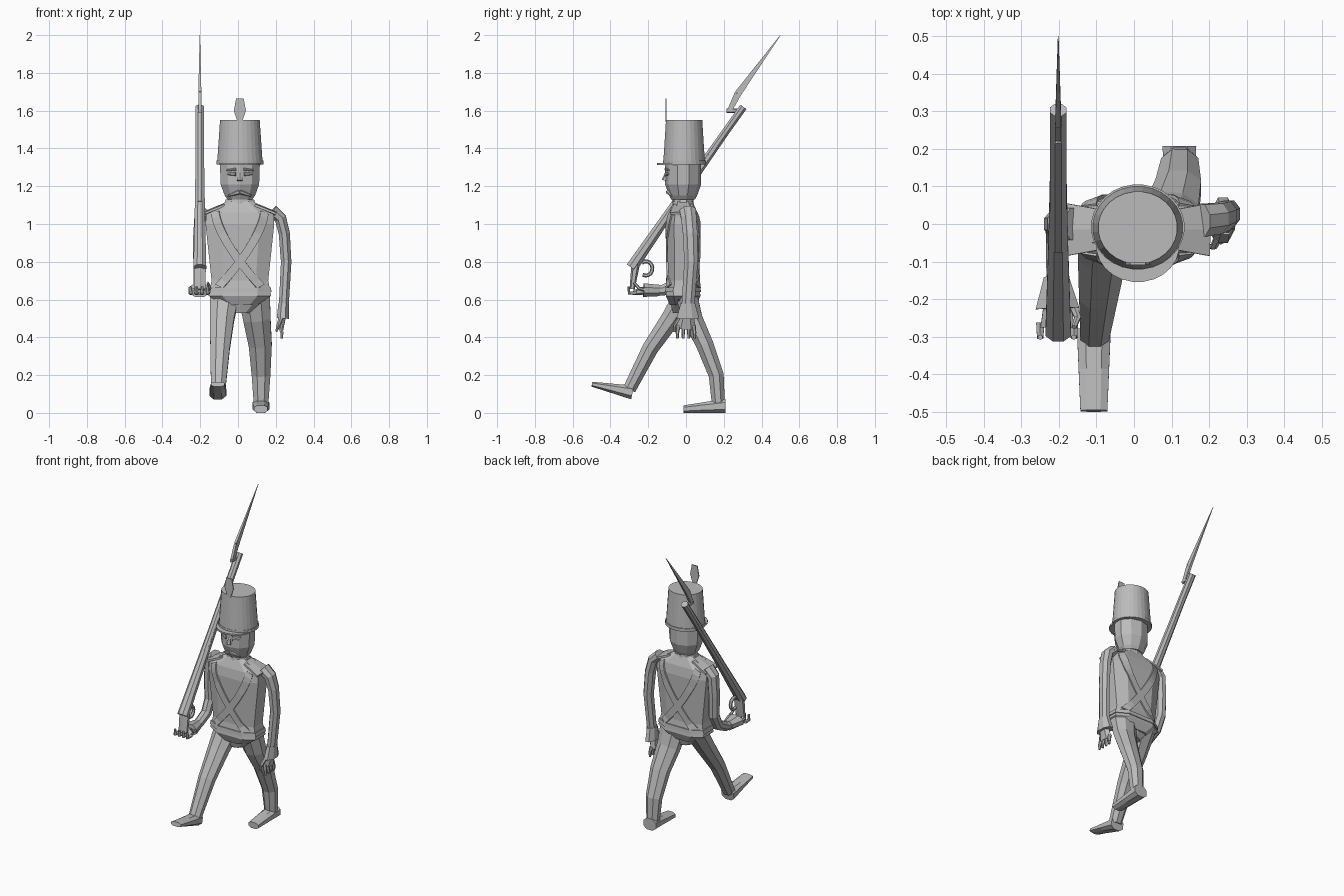
import bpy, bmesh, math
from mathutils import Vector
from mathutils.bvhtree import BVHTree

if "Cube" in bpy.data.objects:
    bpy.data.objects.remove(bpy.data.objects["Cube"])

colour = (.5, .5, .5, 1)
grey = bpy.data.materials.new("plain_grey")
grey.use_nodes = True
grey.diffuse_color = colour
grey.node_tree.nodes["Principled BSDF"].inputs["Base Color"].default_value = colour

ACROSS, FORWARD, UP = Vector((1, 0, 0)), Vector((0, -1, 0)), Vector((0, 0, 1))
MIDDLE = .01
SIDES = {"right": -1, "left": 1}


def finish(name, bm):
    """Turn the working mesh into a named, coloured object."""
    bmesh.ops.recalc_face_normals(bm, faces=bm.faces)
    mesh = bpy.data.meshes.new(name)
    bm.to_mesh(mesh)
    bm.free()
    mesh.materials.append(grey)
    obj = bpy.data.objects.new(name, mesh)
    bpy.context.collection.objects.link(obj)
    return obj


def thicken(obj, amount):
    solid = obj.modifiers.new("thickness", "SOLIDIFY")
    solid.thickness = amount
    solid.offset = 0


def ring(bm, centre, u, v, size, sides, power):
    """One cross-section with the given half sizes; a power below one makes it boxier."""
    def swell(wave):
        wave /= math.cos(math.pi / sides)
        return math.copysign(abs(wave) ** power, wave)

    angles = [(k + .5) * math.tau / sides for k in range(sides)]
    return [bm.verts.new(centre + u * size.x * swell(math.cos(a)) + v * size.y * swell(math.sin(a)))
            for a in angles]


def tube(name, points, first, last=None, sides=8, side=ACROSS, facing=None, power=1):
    """Skin rings along a path, tapering evenly from the first half sizes to the last."""
    points = [Vector(p) for p in points]
    first, last = Vector(first), Vector(last or first)
    end = len(points) - 1
    bm = bmesh.new()
    rings = []
    for i, point in enumerate(points):
        ahead, behind = points[min(i + 1, end)], points[max(i - 1, 0)]
        tangent = facing or (ahead - behind).normalized()
        u = (side - tangent * side.dot(tangent)).normalized()
        rings.append(ring(bm, point, u, tangent.cross(u), first.lerp(last, i / end), sides, power))
    for lower, upper in zip(rings, rings[1:]):
        for k in range(sides):
            bm.faces.new((lower[k - 1], lower[k], upper[k], upper[k - 1]))
    bm.faces.new(rings[0])
    bm.faces.new(rings[-1])
    return finish(name, bm)


def in_plane(x, *pairs):
    """Points given as (y, z) that share one x."""
    return [(x, y, z) for y, z in pairs]


def upright(name, bottom, top, first, last, y=-.015, sides=10, power=1):
    """Tapered piece of the body between two heights."""
    return tube(name, in_plane(MIDDLE, (y, bottom), (y, top)), first, last, sides, facing=UP, power=power)


def cloth(name, bottom, top, first, last):
    """Boxy piece of the jacket."""
    upright(name, bottom, top, first, last, sides=8, power=.65)


def digit(name, root, reach, curl):
    """Finger of two joints: a straight reach, then a curl."""
    knuckle = Vector(root)
    joint = knuckle + reach
    tube(name, [knuckle, joint, joint + curl], (.011, .01), (.006, .006), 6)


# Jacket from hem to neck, with belt, collar and hips
chest_size, waist_size, hem_size = (.182, .085), (.15, .08), (.166, .092)
shoulder_size, neck_size = (.178, .075), (.07, .05)
cloth("jacket_hem", .57, .62, (.09, .07), hem_size)
cloth("jacket_flare", .62, .7, hem_size, waist_size)
cloth("waist_belt", .64, .665, (.168, .094), (.163, .092))
cloth("jacket_body", .7, 1, waist_size, chest_size)
cloth("jacket_chest", 1, 1.06, chest_size, shoulder_size)
cloth("jacket_shoulders", 1.06, 1.12, shoulder_size, neck_size)
upright("collar", 1.08, 1.13, (.09, .055), (.075, .052))
upright("hips", .53, .6, (.05, .05), (.14, .07))


# Cross belts resting on the jacket, front and back
def cross_belt(name, surface, facing, lean):
    bm = bmesh.new()
    rows = []
    steps = 14
    for i in range(steps + 1):
        drop = i / steps
        row = []
        for edge in (-.02, .02):
            x = MIDDLE + lean * (.24 * drop ** 1.5 - .13) + edge
            z = 1.06 - .39 * drop + lean * edge / 2
            start = Vector((x, 0, z)) + facing
            hit = surface.ray_cast(start, -facing)[0]
            if hit:
                row.append(bm.verts.new(hit + facing * .004))
        if len(row) == 2:
            rows.append(row)
    for upper, lower in zip(rows, rows[1:]):
        bm.faces.new((*upper, *reversed(lower)))
    thicken(finish(name, bm), .009)


coat = bmesh.new()
for part in bpy.data.objects:
    if part.name.startswith("jacket"):
        coat.from_mesh(part.data)
coat_surface = BVHTree.FromBMesh(coat)
coat.free()
for label, lean in SIDES.items():
    cross_belt(label + "_front_belt", coat_surface, FORWARD, lean)
    cross_belt(label + "_back_belt", coat_surface, -FORWARD, lean)

# Neck, jaw, skull and nose
upright("neck", 1.1, 1.16, (.05, .045), (.05, .045))
jaw_size, skull_size = (.102, .091), (.106, .091)
upright("chin", 1.13, 1.15, (.065, .06), (.08, .07))
upright("jaw", 1.15, 1.21, (.08, .07), jaw_size)
upright("skull", 1.21, 1.33, jaw_size, skull_size)
tube("nose", in_plane(MIDDLE, (-.1, 1.28), (-.115, 1.23)), (.007, .006), (.015, .012), 6)

# Paired face details and shoulder wings
for label, s in SIDES.items():
    def sideways(part, near, far, first, last):
        ends = [(MIDDLE + s * x, y, z) for x, y, z in (near, far)]
        tube(label + part, ends, first, last, 6, side=FORWARD)

    sideways("_eyelid", (.022, -.105, 1.265), (.065, -.09, 1.265), (.008, .009), (.005, .006))
    sideways("_eyebrow", (.02, -.106, 1.29), (.07, -.09, 1.285), (.008, .006), (.005, .004))
    sideways("_moustache", (0, -.095, 1.17), (.06, -.078, 1.15), (.01, .012), (.004, .004))
    sideways("_shoulder_wing", (.08, -.015, 1.1), (.19, -.015, 1.055), (.05, .01), (.07, .01))

# Tall hat with band, visor and plume
upright("hat_band", 1.315, 1.335, (.124, .113), (.124, .113), -.008, 28)
upright("hat_crown", 1.33, 1.55, (.12, .11), (.105, .096), -.01, 28)
upright("hat_visor", 1.312, 1.322, (.11, .096), (.11, .096), -.058, 24)
bm = bmesh.new()
half = [(.012, 1.54), (.032, 1.6), (.02, 1.665)]
outline = half + [(-x, z) for x, z in reversed(half)]
bm.faces.new([bm.verts.new((MIDDLE + x, -.106, z)) for x, z in outline])
thicken(finish("plume", bm), .006)

# Legs in mid stride, then shoes from heel to toe
tube("right_leg", [(-.07, 0, .63), (-.085, -.08, .5), (-.095, -.19, .34), (-.105, -.3, .125)],
     (.078, .06), (.038, .034))
tube("left_leg", [(.085, 0, .63), (.1, .035, .5), (.118, .1, .36), (.122, .16, .2), (.122, .172, .04)],
     (.084, .058), (.038, .034))
heel_size, toe_size = (.045, .037), (.036, .013)
tube("right_shoe", in_plane(-.107, (-.283, .108), (-.39, .13), (-.498, .152)), heel_size, toe_size, power=.8)
tube("left_shoe", in_plane(.121, (.208, .037), (.1, .029), (-.012, .02)), heel_size, (.036, .02),
     facing=FORWARD, power=.8)

# Left arm hanging at the side
sleeve_size, wrist_size = (.033, .043), (.026, .034)
tube("left_sleeve", [(.18, .01, 1.07), (.225, .015, 1.03), (.245, .022, .95), (.255, .027, .8), (.242, .01, .56)],
     sleeve_size, wrist_size)
tube("left_cuff", [(.242, .01, .58), (.237, .01, .5)], (.028, .038), (.032, .06))
tube("left_palm", [(.236, .005, .52), (.222, 0, .445)], (.02, .03), (.018, .047), 6)
for i in range(4):
    spread = i - 1.5
    digit("left_finger", (.224, .027 * spread, .46), Vector((.008, spread / 300, -.035)), UP * -.03)
digit("left_thumb", (.225, -.035, .5), Vector((-.012, -.025, -.035)), Vector((-.01, 0, -.035)))

# Right arm bent forward under the rifle
tube("right_sleeve", [(-.16, 0, 1.07), (-.2, 0, 1.03), (-.208, 0, .9), (-.205, 0, .77),
                      (-.205, -.04, .69), (-.205, -.12, .65), (-.205, -.19, .65)],
     sleeve_size, (.028, .026))
tube("right_cuff", [(-.207, -.14, .648), (-.204, -.225, .65)], (.033, .03), (.058, .036))
tube("right_palm", in_plane(-.204, (-.2, .65), (-.275, .637)), (.035, .02), (.045, .012), 6)
for i in range(4):
    digit("right_finger", (-.25 + .03 * i, -.262, .635), FORWARD * .04, UP * .035)
digit("right_thumb", (-.165, -.21, .65), Vector((.015, -.04, .01)), Vector((-.01, -.025, .03)))

# Rifle on the shoulder
GUN = -.202
muzzle = (.304, 1.62)
tube("rifle_stock", in_plane(GUN, (-.288, .768), (-.06, 1.1), (.26, 1.555)), (.034, .031), (.019, .016))
tube("rifle_barrel", in_plane(GUN, (-.06, 1.11), muzzle), (.022, .02))
tube("rifle_butt", in_plane(GUN, (-.265, .8), (-.285, .655)), (.032, .02), (.03, .012), 6)

# Trigger guard bent into an open loop
bend = [math.radians(130 - 25 * k) for k in range(11)]
tube("trigger_guard", in_plane(GUN, *[(-.212 + .034 * math.cos(a), .765 + .038 * math.sin(a)) for a in bend]),
     (.01, .009), sides=6)

# Bayonet on its socket
tube("bayonet_socket", in_plane(GUN, (.215, 1.6), (.285, 1.6)), (.009, .01), sides=6)
tube("bayonet_root", in_plane(GUN, (.228, 1.595), (.275, 1.69)), (.008, .012), (.008, .018), 4)
tube("bayonet_blade", in_plane(GUN, (.275, 1.69), (.5, 2)), (.008, .018), (.001, .001), 4)
